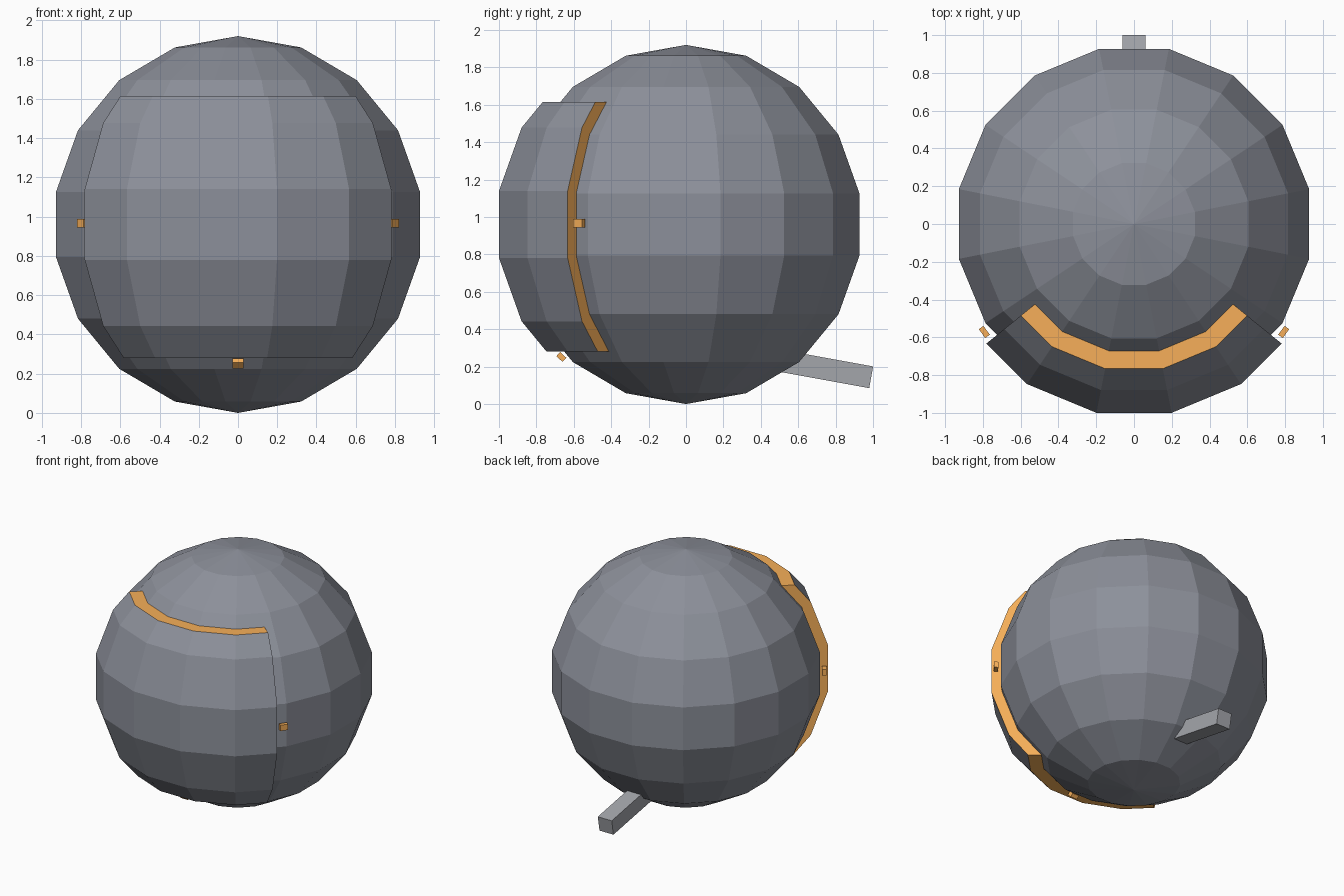
import bpy, bmesh
from math import radians, sin, cos, pi
from mathutils import Matrix

if "Cube" in bpy.data.objects:
    bpy.data.objects.remove(bpy.data.objects["Cube"])

R, R_OUT, CZ = 0.96, 1.035, 0.96
HALF_ANGLE = radians(51)
Z_TOP, Z_BOTTOM = 0.655, -0.68      # visor cuts relative to the centre


def material(name, *rgb):
    mat = bpy.data.materials.new(name)
    mat.diffuse_color = (*rgb, 1)
    mat.use_nodes = True
    mat.node_tree.nodes["Principled BSDF"].inputs["Base Color"].default_value = mat.diffuse_color
    return mat


orange = material("orange", 0.93, 0.43, 0.10)
slate = material("slate", 0.265, 0.28, 0.325)
steel = material("steel", 0.37, 0.38, 0.41)


def finish(name, bm, mat):
    me = bpy.data.meshes.new(name)
    bm.to_mesh(me)
    bm.free()
    me.materials.append(mat)
    ob = bpy.data.objects.new(name, me)
    bpy.context.collection.objects.link(ob)
    return ob


def ball(radius):
    bm = bmesh.new()
    bmesh.ops.create_uvsphere(bm, u_segments=16, v_segments=9, radius=radius,
                              matrix=Matrix.Rotation(pi / 16, 4, 'Z'))
    return bm


def ring_radius(z, radius):
    """Radius of the faceted ball's profile at height z."""
    for i in range(9):
        a, b = pi * i / 9, pi * (i + 1) / 9
        za, zb = radius * cos(a), radius * cos(b)
        if zb - 1e-6 <= z <= za + 1e-6:
            t = (za - z) / (za - zb)
            return radius * (sin(a) * (1 - t) + sin(b) * t)
    return 0.0


def box(name, size, matrix, mat):
    bm = bmesh.new()
    bmesh.ops.create_cube(bm, size=1, matrix=matrix @ Matrix.Diagonal((*size, 1)))
    return finish(name, bm, mat)


# body
finish("body", ball(R), slate).location.z = CZ


# visor plate cut from a larger ball, and its orange rim running in to the body
def visor_part(name, keep_rim, mat):
    bm = ball(R_OUT)
    c, s = cos(HALF_ANGLE), sin(HALF_ANGLE)
    for co, no in (((0, 0, Z_TOP), (0, 0, 1)), ((0, 0, Z_BOTTOM), (0, 0, -1)),
                   ((0, 0, 0), (c, s, 0)), ((0, 0, 0), (-c, s, 0))):
        bmesh.ops.bisect_plane(bm, geom=bm.verts[:] + bm.edges[:] + bm.faces[:],
                               plane_co=co, plane_no=no, clear_outer=True)
    if keep_rim:
        plate = bm.faces[:]
        edges = [e for e in bm.edges if e.is_boundary]
        new = bmesh.ops.extrude_edge_only(bm, edges=edges)["geom"]
        for v in new:
            if isinstance(v, bmesh.types.BMVert):
                k = ring_radius(v.co.z, R) / ring_radius(v.co.z, R_OUT)
                v.co.x *= k
                v.co.y *= k
        bmesh.ops.recalc_face_normals(bm, faces=bm.faces[:])
        bmesh.ops.delete(bm, geom=plate, context='FACES')
    finish(name, bm, mat).location.z = CZ


visor_part("visor", False, slate)
visor_part("visor_rim", True, orange)

# small orange clips beside and below the visor
centre = Matrix.Translation((0, 0, CZ + 0.006))
clip = (0.058, 0.03, 0.045)
out = Matrix.Translation((0, -0.977, 0))
for side, label in ((1, "right"), (-1, "left")):
    box("clip_" + label, clip,
        centre @ Matrix.Rotation(side * radians(54.2), 4, 'Z') @ out, orange)
box("clip_bottom", clip, centre @ Matrix.Rotation(radians(47), 4, 'X') @ out, orange)

# tail bar sloping down at the back
slope = Matrix.Rotation(radians(-10.3), 4, 'X')
box("tail", (0.12, 0.6, 0.118),
    Matrix.Translation((0, 0.99, 0.143)) @ slope @ Matrix.Translation((0, -0.3, 0)), steel)
